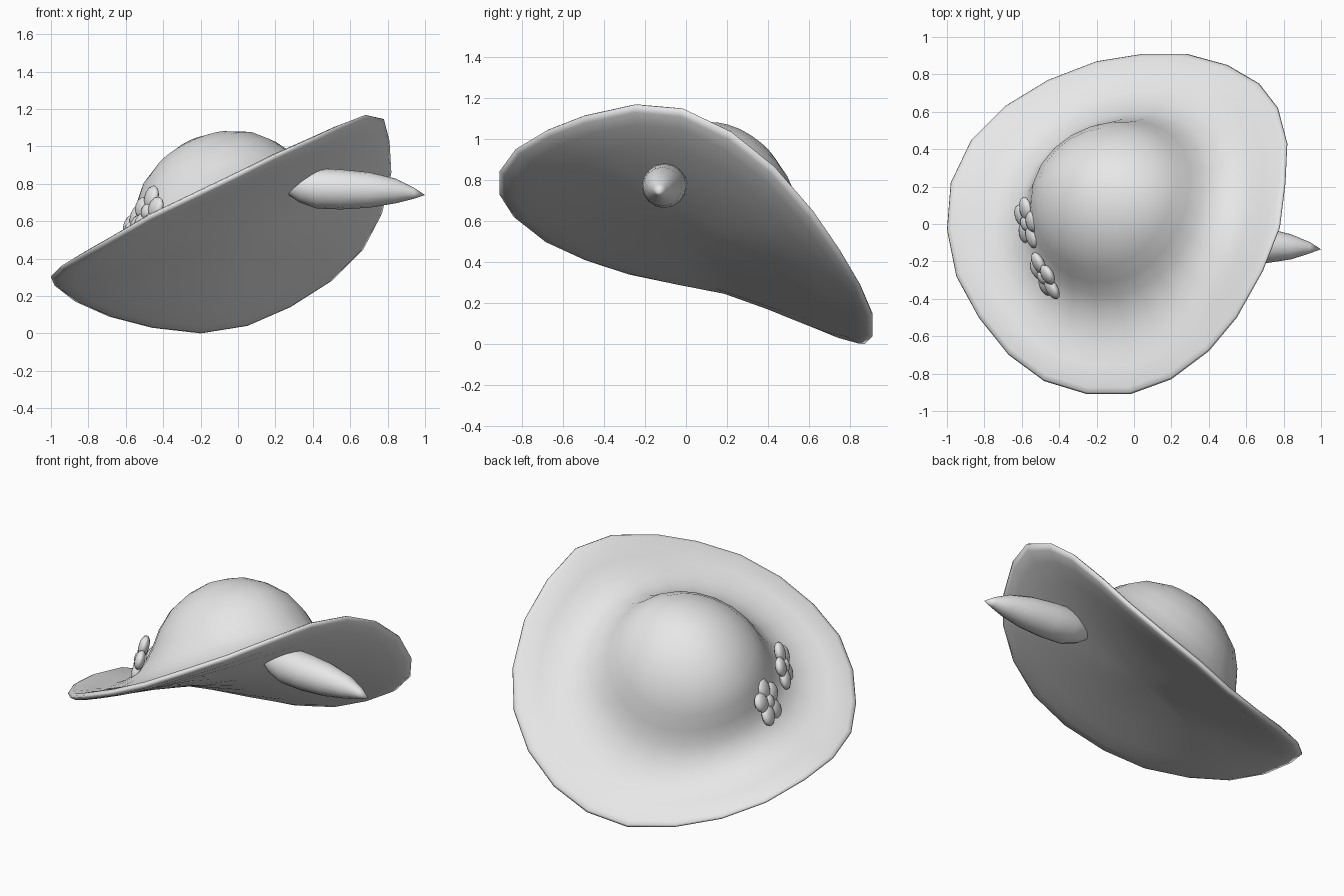
import bpy
import bmesh
from math import cos, sin, pi
from mathutils import Matrix, Vector

default_cube = bpy.data.objects.get("Cube")
if default_cube:
    bpy.data.objects.remove(default_cube, do_unlink=True)

# Single plain grey for every part
grey = bpy.data.materials.new("plain_grey")
grey.use_nodes = True
grey.diffuse_color = (0.8, 0.8, 0.8, 1)
grey.node_tree.nodes["Principled BSDF"].inputs["Base Color"].default_value = grey.diffuse_color


def finish(name, bm):
    """Turn a bmesh into a smooth shaded object with outward normals."""
    bmesh.ops.recalc_face_normals(bm, faces=bm.faces)
    mesh = bpy.data.meshes.new(name)
    bm.to_mesh(mesh)
    bm.free()
    for poly in mesh.polygons:
        poly.use_smooth = True
    mesh.materials.append(grey)
    obj = bpy.data.objects.new(name, mesh)
    bpy.context.collection.objects.link(obj)
    return obj


def skin(bm, rings, start, end):
    """Bridge a list of point rings and close both ends to a single point."""
    loops = [[bm.verts.new(p) for p in ring] for ring in rings]
    count = len(loops[0])
    for a, b in zip(loops, loops[1:]):
        for i in range(count):
            j = (i + 1) % count
            bm.faces.new((a[i], a[j], b[j], b[i]))
    for loop, point in ((loops[0], start), (loops[-1], end)):
        tip = bm.verts.new(point)
        for i in range(count):
            bm.faces.new((loop[i], loop[(i + 1) % count], tip))


# Wavy brim outline, counterclockwise from the left side
rim = [(.82, .43, .86), (.77, .62, .64), (.67, .75, .45), (.5, .85, .28),
       (.28, .91, .14), (.05, .91, .04), (-.2, .87, 0), (-.46, .77, .03),
       (-.69, .63, .09), (-.87, .45, .17), (-.98, .22, .255), (-1, -.03, .3),
       (-.95, -.28, .35), (-.83, -.5, .42), (-.67, -.7, .51), (-.48, -.84, .62),
       (-.25, -.91, .73), (-.02, -.91, .84), (.2, -.83, .95), (.4, -.68, 1.04),
       (.55, -.5, 1.11), (.69, -.25, 1.165), (.78, -.02, 1.145), (.81, .22, 1.03)]
centre = Vector((-.03, .05, .54))
tilt = Vector((-.47, .44, 1)).normalized()


def hat_ring(radius, follow, height):
    """Ring around the tilted axis; follow blends a circle into the brim outline."""
    points = []
    for p in rim:
        offset = Vector(p) - centre
        rise = offset.dot(tilt)
        flat = offset - tilt * rise
        length = radius * (1 + (flat.length - 1) * follow)
        part = length / flat.length
        points.append(centre + flat * part + tilt * (rise * part ** 2 + height))
    return points


# Hat: closed underside, thin edge, brim, wide flare and domed crown
hat_profile = [(.25, 1, -.03), (.5, 1, -.03), (.75, 1, -.032), (.9, 1, -.028), (.97, 1, -.018),
               (1, 1, 0), (.993, 1, .01), (.97, 1, .02), (.85, 1, .012),
               (.75, .9, .015), (.66, .5, .037), (.575, .15, .082), (.515, 0, .145),
               (.468, 0, .22), (.422, 0, .31), (.345, 0, .41), (.235, 0, .49), (.12, 0, .538)]
bm = bmesh.new()
skin(bm, [hat_ring(*step) for step in hat_profile], centre - tilt * .03, centre + tilt * .555)
finish("hat", bm)

# Pointed spindle under the raised side of the brim: x, z and radius of each ring
spindle_profile = [(.23, .798, .03), (.27, .795, .055), (.33, .785, .085), (.42, .775, .107),
                   (.55, .77, .107), (.7, .767, .095), (.84, .762, .067), (.94, .75, .03)]
rings = []
for x, z, radius in spindle_profile:
    mid = Vector((x, -.08 - .05 * x, z))
    rings.append([mid + Vector((0, cos(a), sin(a))) * radius
                  for a in (2 * pi * k / 16 for k in range(16))])
bm = bmesh.new()
skin(bm, rings, (.21, -.09, .8), (1, -.135, .74))
finish("spindle", bm)


def flower(name, position, facing):
    """Five flattened, overlapping round petals around a low button."""
    frame = Matrix.Translation(position) @ Vector(facing).to_track_quat("Z", "Y").to_matrix().to_4x4()
    bm = bmesh.new()
    petals = [Matrix.Rotation(2 * pi * k / 5 + pi / 2, 4, "Z") @ Matrix.Translation((.08, 0, 0))
              @ Matrix.Diagonal((.065, .058, .03, 1)) for k in range(5)]
    button = Matrix.Translation((0, 0, .006)) @ Matrix.Diagonal((.045, .045, .03, 1))
    for shape in petals + [button]:
        bmesh.ops.create_uvsphere(bm, u_segments=12, v_segments=8, radius=1, matrix=frame @ shape)
    finish(name, bm)


# Two flowers on the right side of the crown
flower("side_flower", (-.57, .005, .555), (-.93, -.22, .35))
flower("front_flower", (-.48, -.28, .65), (-.87, -.46, .25))
